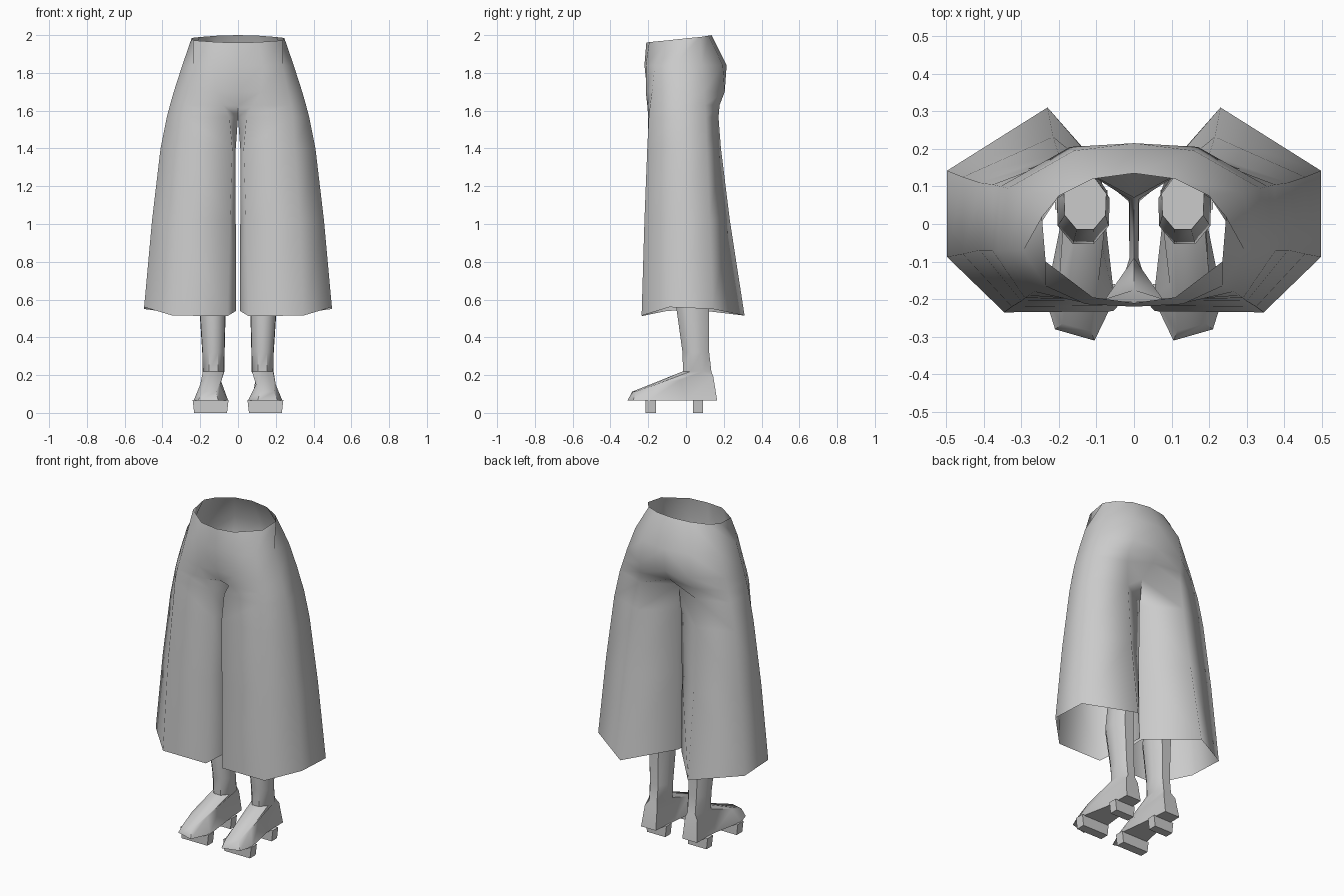
import bpy
import math

cube = bpy.data.objects.get("Cube")
if cube:
    bpy.data.objects.remove(cube, do_unlink=True)

grey = bpy.data.materials.new("plain grey")
grey.use_nodes = True
GREY = (0.6, 0.6, 0.6, 1.0)
grey.diffuse_color = GREY
grey.node_tree.nodes["Principled BSDF"].inputs["Base Color"].default_value = GREY


def make(name, verts, faces, angle, mirror=False):
    """Mesh object, optionally mirrored over x and welded, smooth below the angle."""
    mesh = bpy.data.meshes.new(name)
    mesh.from_pydata(verts, [], faces)
    mesh.materials.append(grey)
    ob = bpy.data.objects.new(name, mesh)
    bpy.context.collection.objects.link(ob)
    bpy.ops.object.select_all(action='DESELECT')
    ob.select_set(True)
    bpy.context.view_layer.objects.active = ob
    if mirror:
        mod = ob.modifiers.new("Mirror", 'MIRROR')
        mod.merge_threshold = 0.001
        bpy.ops.object.modifier_apply(modifier=mod.name)
    bpy.ops.object.shade_smooth_by_angle(angle=math.radians(angle))
    return ob


def loft(rings, open_rows=0):
    """Quads between rings listed top to bottom; the first rows stay open half rings."""
    n = len(rings[0])
    verts = [p for ring in rings for p in ring]
    faces = []
    for r in range(len(rings) - 1):
        for i in range(n - 1 if r < open_rows else n):
            j = (i + 1) % n
            faces.append(((r + 1) * n + i, (r + 1) * n + j, r * n + j, r * n + i))
    return verts, faces


def at(z, *pts):
    return [(x, y, z) for x, y in pts]


# Wide trousers: half rings run front centre -> outer side -> back centre
waist = [(0, -.21, 1.96), (.11, -.195, 1.963), (.235, -.10, 1.972), (.245, .02, 1.985),
         (.2, .075, 1.99), (.11, .12, 1.997), (0, .135, 2.0)]
hips = at(1.84, (0, -.22), (.13, -.213), (.235, -.165), (.295, -.07), (.285, .085), (.16, .195), (0, .215))
seat = at(1.70, (0, -.205), (.12, -.213), (.265, -.18), (.34, -.07), (.335, .095), (.17, .205), (0, .205))
low_seat = at(1.63, (0, -.175), (.08, -.205), (.28, -.19), (.36, -.07), (.355, .1), (.185, .178), (0, .16))
crotch = at(1.565, (0, -.09), (.045, -.2), (.29, -.197), (.377, -.07), (.375, .105), (.19, .172), (0, .07))
thigh = at(1.40, (.012, -.09), (.03, -.203), (.3, -.205), (.41, -.07), (.41, .11), (.2, .185), (.012, .065))
knee = at(1.02, (.012, -.095), (.042, -.217), (.325, -.22), (.455, -.08), (.455, .125), (.215, .232), (.014, .06))
hem = [(.01, -.1, .54), (.055, -.232, .513), (.345, -.235, .515), (.497, -.088, .56),
       (.497, .142, .55), (.23, .31, .515), (.01, .06, .545)]
v, f = loft([waist, hips, seat, low_seat, crotch, thigh, knee, hem], open_rows=4)
make("trousers", v, f, 85, mirror=True)


# Lower legs and shoes in one skin
def oval(z, cx, cy, rx, ry):
    angles = (-112, -68, -25, 20, 65, 115, 160, 205)
    return [(cx + rx * math.cos(math.radians(a)), cy + ry * math.sin(math.radians(a)), z) for a in angles]


upper = [(.115, -.285, .112), (.19, -.265, .112), (.2, -.16, .15), (.178, -.03, .175),
         (.178, .145, .19), (.095, .145, .19), (.092, -.03, .175), (.095, -.16, .15)]
sole = at(.065, (.105, -.31), (.21, -.28), (.235, -.2), (.195, 0), (.19, .165), (.09, .165), (.075, 0), (.052, -.2))
leg_v, leg_f = loft([oval(.95, .13, .055, .06, .075), oval(.57, .135, .035, .075, .095),
                     oval(.32, .13, .053, .063, .077), oval(.22, .13, .06, .062, .082), upper, sole])
last = len(leg_v)
leg_f += [tuple(range(8)), tuple(range(last - 1, last - 9, -1))]


# Tapered support block under the sole
def block(x0, x1, y0, y1):
    t = .008
    top = at(.068, (x0, y0), (x1, y0), (x1, y1), (x0, y1))
    foot = at(0, (x0 + t, y0), (x1 - t, y0), (x1 - t, y1), (x0 + t, y1))
    bv, bf = loft([top, foot])
    return bv, bf + [(0, 1, 2, 3), (7, 6, 5, 4)]


parts = (("leg_and_shoe", (leg_v, leg_f), 50),
         ("front_sole_block", block(.05, .24, -.215, -.16), 30),
         ("heel_block", block(.07, .21, .038, .09), 30))
for side, s in (("left", 1), ("right", -1)):
    for name, (pv, pf), angle in parts:
        make(f"{side}_{name}", [(s * x, y, z) for x, y, z in pv],
             [face[::s] for face in pf], angle)
